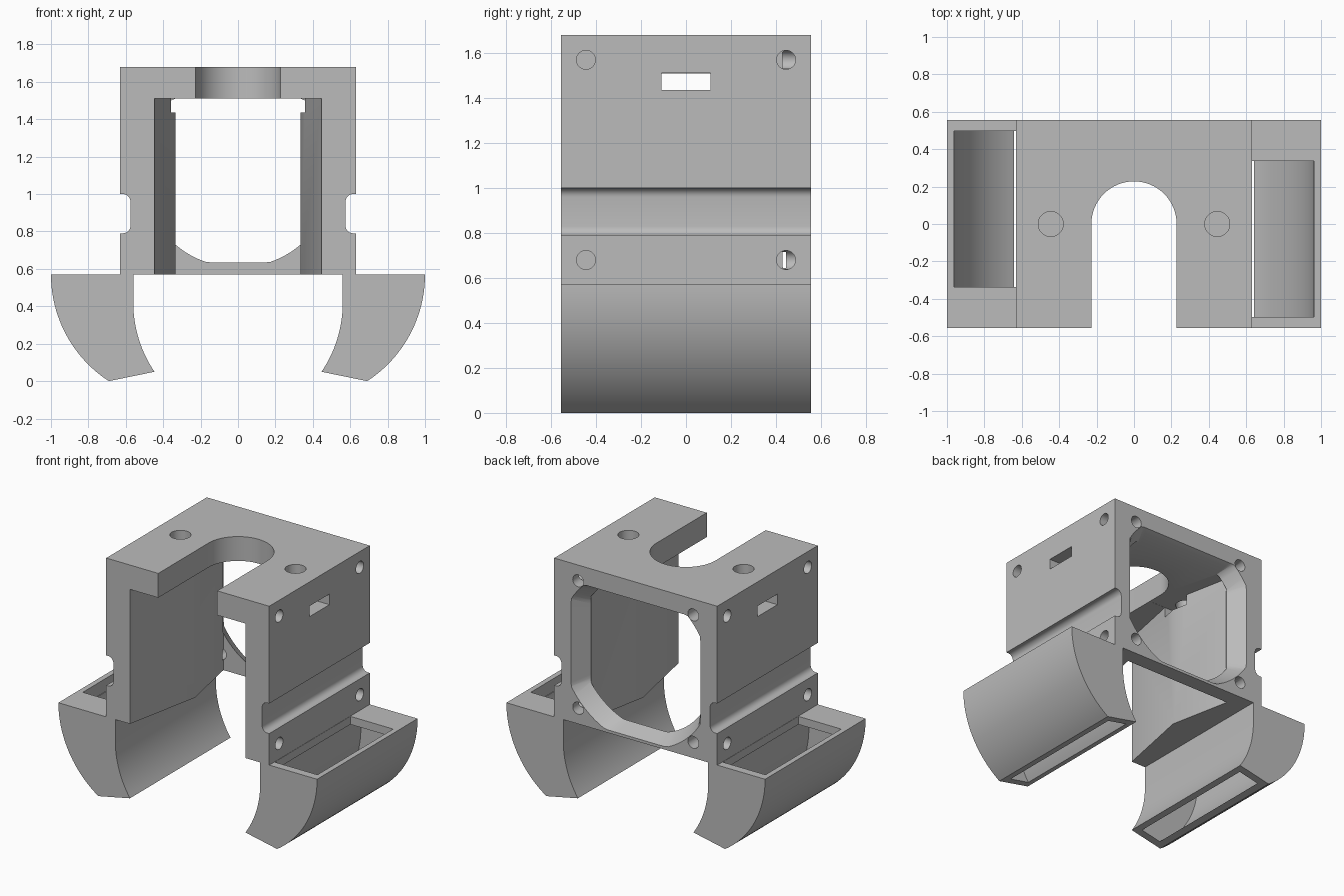
import bpy
import bmesh
from math import sin, cos, radians, pi

cube = bpy.data.objects.get("Cube")
if cube:
    bpy.data.objects.remove(cube, do_unlink=True)

DEPTH = 0.555      # half depth of the whole bracket
MID_Z = 1.125      # centre height of the fan opening
HOLE = 0.445       # offset of the screw holes from the centre

PLACE = {
    "x": lambda u, v, t: (t, u, v),
    "y": lambda u, v, t: (u, t, v),
    "z": lambda u, v, t: (u, v, t),
}


def arc(cx, cy, r, a0, a1, n=16):
    angles = [radians(a0 + (a1 - a0) * i / n) for i in range(n + 1)]
    return [(cx + r * cos(a), cy + r * sin(a)) for a in angles]


def circle(cx, cy, r, n=32):
    return arc(cx, cy, r, 0, 360, n)[:-1]


def rect(u0, u1, v0, v1):
    return [(u0, v0), (u1, v0), (u1, v1), (u0, v1)]


def flip(points, side):
    return [(u * side, v) for u, v in points]


def loft(name, ring_a, ring_b, axis, a, b):
    """Solid between two outlines lying across an axis."""
    bm = bmesh.new()
    va = [bm.verts.new(PLACE[axis](u, v, a)) for u, v in ring_a]
    vb = [bm.verts.new(PLACE[axis](u, v, b)) for u, v in ring_b]
    n = len(va)
    bm.faces.new(va)
    bm.faces.new(vb)
    for i in range(n):
        j = (i + 1) % n
        bm.faces.new((va[i], va[j], vb[j], vb[i]))
    bmesh.ops.recalc_face_normals(bm, faces=bm.faces)
    mesh = bpy.data.meshes.new(name)
    bm.to_mesh(mesh)
    bm.free()
    obj = bpy.data.objects.new(name, mesh)
    bpy.context.collection.objects.link(obj)
    return obj


def prism(name, points, axis, a, b):
    return loft(name, points, points, axis, a, b)


def cut(target, cutter):
    cutter.hide_render = True
    mod = target.modifiers.new("cut", "BOOLEAN")
    mod.operation = "DIFFERENCE"
    mod.solver = "EXACT"
    mod.object = cutter
    bpy.context.view_layer.objects.active = target
    bpy.ops.object.modifier_apply(modifier=mod.name)
    bpy.data.objects.remove(cutter, do_unlink=True)


# Bracket: half outline with curved duct skirt and rounded side groove
half = arc(-0.10, 0.42, 0.66, -34.1, 0)
half = [(0.56, 0.57)] + half[::-1]
half += arc(0.32, 0.57, 0.68, -56.95, 0, 24)
half += [(0.63, 0.57), (0.63, 0.79)]
half += arc(0.615, 0.83, 0.04, 270, 180, 6)
half += arc(0.615, 0.96, 0.04, 180, 90, 6)
half += [(0.63, 1.0), (0.63, 1.68)]
outline = half + flip(half, -1)[::-1]
bracket = prism("fan_duct_bracket", outline, "y", -DEPTH, DEPTH)

# Central cavity, pinched at the middle, open to the front and below
side_wall = [(0.456, -0.6), (0.335, 0), (0.424, 0.445)]
cavity = side_wall + flip(side_wall, -1)[::-1]
cut(bracket, prism("cavity_cutter", cavity, "z", 0.45, 1.51))


# Bevelled round fan opening with flattened sides in the back plate
def fan_ring(r, half_width, low, high, n=120):
    ring = []
    for i in range(n):
        a = 2 * pi * (i + 0.5) / n
        ring.append((max(-half_width, min(half_width, r * cos(a))),
                     max(low, min(high, MID_Z + r * sin(a)))))
    return ring


cut(bracket, loft("fan_opening_cutter",
                  fan_ring(0.515, 0.425, 0.637, 1.508),
                  fan_ring(0.588, 0.502, 0.588, 1.557),
                  "y", 0.44, 0.56))

# U-shaped slot in the roof
u_slot = arc(0, 0, 0.228, 0, 180, 32) + [(-0.228, -0.7), (0.228, -0.7)]
cut(bracket, prism("roof_slot_cutter", u_slot, "z", 1.4, 1.8))

# Air channel of each skirt: curved, open below, partly capped on top
channel = arc(0.32, 0.57, 0.645, -5, -68.5, 24)
channel += arc(-0.10, 0.42, 0.70, -40, 0) + [(0.60, 0.514)]

for side in (1, -1):
    cut(bracket, prism("channel_cutter", flip(channel, side), "y", -0.5, 0.5))
    inlet = [(u * side, v * side) for u, v in rect(0.632, 0.963, -0.498, 0.338)]
    cut(bracket, prism("inlet_cutter", inlet, "z", 0.48, 0.62))

    # Vertical screw hole and the nut slot crossing it
    cut(bracket, prism("roof_hole_cutter", circle(side * HOLE, 0, 0.067),
                       "z", 1.25, 1.8))
    cut(bracket, prism("nut_slot_cutter", rect(-0.11, 0.11, 1.437, 1.511),
                       "x", side * 0.25, side * 0.8))

    # Corner screw holes in the back plate and the side walls
    for z in (MID_Z - HOLE, MID_Z + HOLE):
        cut(bracket, prism("back_hole_cutter", circle(side * HOLE, z, 0.042),
                           "y", 0.43, 0.7))
        for y in (-HOLE, HOLE):
            cut(bracket, prism("side_hole_cutter", circle(y, z, 0.042),
                               "x", side * 0.46, side * 0.8))

# Single grey plastic
grey = bpy.data.materials.new("grey_plastic")
grey.use_nodes = True
colour = (0.5, 0.5, 0.5, 1)
grey.diffuse_color = colour
grey.node_tree.nodes["Principled BSDF"].inputs["Base Color"].default_value = colour
bracket.data.materials.clear()
bracket.data.materials.append(grey)
for poly in bracket.data.polygons:
    poly.material_index = 0

bpy.ops.object.select_all(action="DESELECT")
bracket.select_set(True)
bpy.context.view_layer.objects.active = bracket
bpy.ops.object.shade_smooth_by_angle(angle=radians(25))
